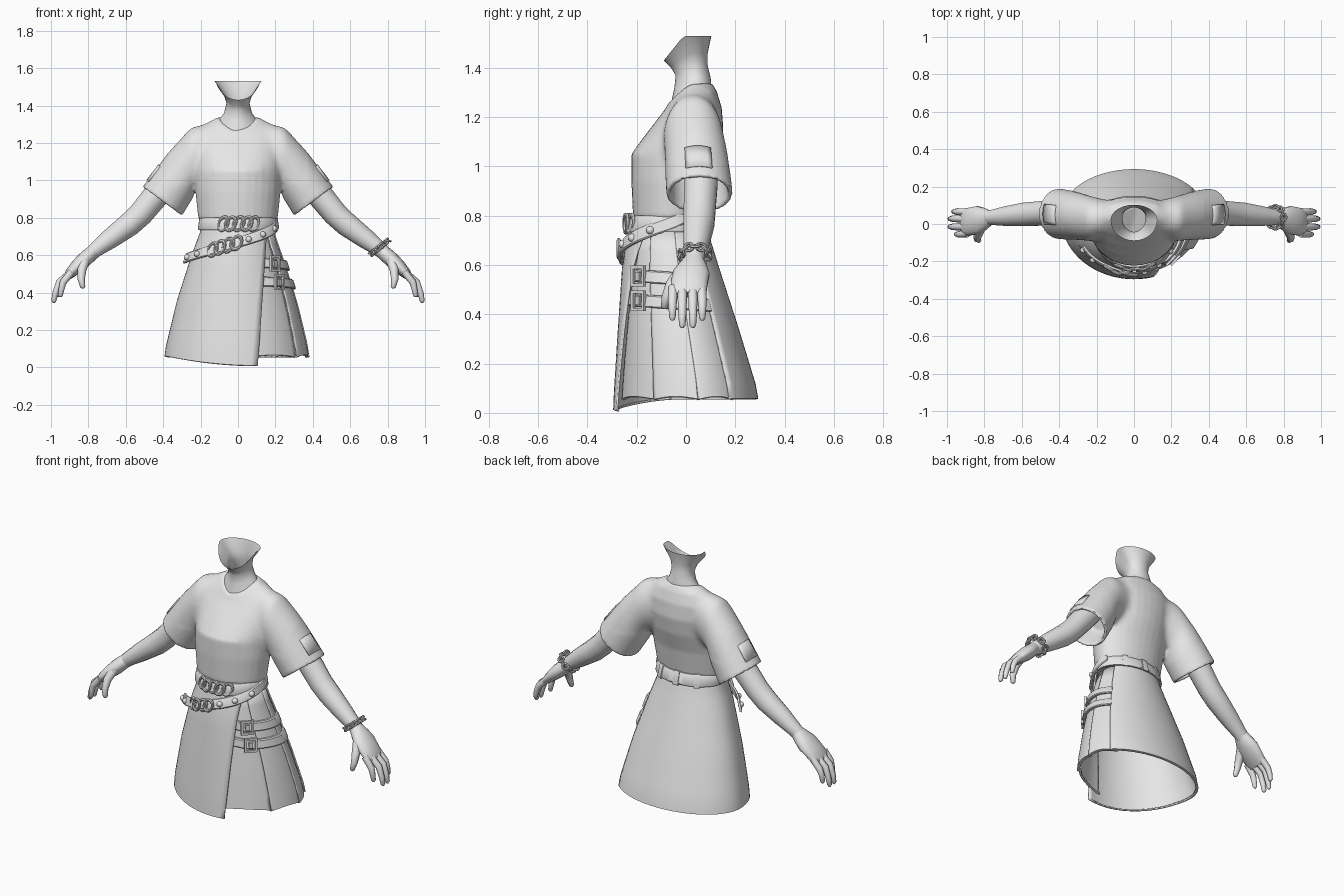
import bpy, bmesh, math
from mathutils import Vector as V, Matrix
from math import sin, cos, pi, radians as rad, asin

if "Cube" in bpy.data.objects:
    bpy.data.objects.remove(bpy.data.objects["Cube"])

grey = bpy.data.materials.new("plain_grey")
grey.diffuse_color = (0.8, 0.8, 0.8, 1)
grey.use_nodes = True
grey.node_tree.nodes["Principled BSDF"].inputs["Base Color"].default_value = grey.diffuse_color

def finish(ob, thick=0, angle=40):
    if not ob.data.materials:
        ob.data.materials.append(grey)
    bpy.ops.object.select_all(action='DESELECT')
    bpy.context.view_layer.objects.active = ob
    ob.select_set(True)
    bpy.ops.object.mode_set(mode='EDIT')
    bpy.ops.mesh.select_all(action='SELECT')
    bpy.ops.mesh.normals_make_consistent(inside=False)
    bpy.ops.object.mode_set(mode='OBJECT')
    bpy.ops.object.shade_smooth_by_angle(angle=rad(angle))
    if thick:
        m = ob.modifiers.new("thickness", 'SOLIDIFY')
        m.thickness, m.offset = thick, -1
    return ob

def loft(name, rows, closed=True, caps=False, thick=0, angle=40):
    """Skin a list of equally long point rows."""
    n, k = len(rows[0]), len(rows)
    faces = []
    for i in range(k - 1):
        for j in range(n if closed else n - 1):
            a, b, j2 = i * n, (i + 1) * n, (j + 1) % n
            faces.append((a + j, a + j2, b + j2, b + j))
    if caps:
        faces += [tuple(range(n)), tuple(range((k - 1) * n, k * n))]
    me = bpy.data.meshes.new(name)
    me.from_pydata([tuple(p) for r in rows for p in r], [], faces)
    ob = bpy.data.objects.new(name, me)
    bpy.context.collection.objects.link(ob)
    return finish(ob, thick, angle)

def ring(c, a, b, n=16, p0=0, p1=2 * pi, full=True):
    return [V(c) + V(a) * cos(t) + V(b) * sin(t)
            for t in (p0 + (p1 - p0) * i / (n if full else n - 1) for i in range(n))]

def oval(hw, yf, yb, zf, zs, n=32):
    """Body section: front half dips from zs to zf."""
    yc, out = yf + .57 * (yb - yf), []
    for i in range(n):
        t = 2 * pi * i / n
        c = cos(t)
        out.append(V((hw * sin(t), yc - c * ((yc - yf) if c > 0 else (yb - yc)),
                      zs + (zf - zs) * max(0, c) ** 1.4)))
    return out

# neck with an open, slanted upper rim
neck = [oval(*r) for r in ((.1, -.062, .103, 1.25, 1.325), (.075, -.047, .1, 1.32, 1.36),
                           (.062, -.042, .088, 1.37, 1.41), (.075, -.06, .088, 1.4, 1.46),
                           (.125, -.09, .103, 1.53, 1.53))]
for p in neck[-1]:
    p.z -= max(0, -.01 - p.y) * 1.25
loft("neck", neck)

def tube(name, pts, radii, n=10, flat=None):
    """Tapered tube; flat scales the y width of each ring."""
    rows = []
    for i, p in enumerate(pts):
        d = V(pts[min(i + 1, len(pts) - 1)]) - V(pts[max(i - 1, 0)])
        side = d.cross(V((0, 1, 0))).normalized()
        w = side.cross(d).normalized() * (flat[i] if flat else 1)
        rows.append(ring(p, side * radii[i], w * radii[i], n))
    return loft(name, rows, caps=True, angle=60)

SLEEVE = (((.1, 1.315), (.14, 1.02), -.06, .12), ((.25, 1.285), (.21, .98), -.092, .15),
          ((.36, 1.165), (.245, .9), -.087, .172), ((.51, .965), (.3, .81), -.08, .19))

def sleeve_frame(s, r, k=1):
    (tx, tz), (bx, bz), y0, y1 = r
    return (V((s * (tx + bx) / 2, (y0 + y1) / 2, (tz + bz) / 2)),
            V((s * (tx - bx) / 2, 0, (tz - bz) / 2)) * k, V((0, (y1 - y0) / 2, 0)) * k)

shirt_parts = []
for s, side in ((1, "left"), (-1, "right")):
    # sleeve with a hollow end
    rows = [ring(*sleeve_frame(s, r), 32) for r in SLEEVE]
    rows += [ring(*sleeve_frame(s, SLEEVE[3], .86), 32), ring(*sleeve_frame(s, SLEEVE[2], .8), 32)]
    shirt_parts.append(loft(side + "_sleeve", rows, caps=True))
    # patch following the sleeve surface
    c2, a2, b2 = sleeve_frame(s, SLEEVE[2], 1.04)
    c3, a3, b3 = sleeve_frame(s, SLEEVE[3], 1.04)
    loft(side + "_sleeve_patch", [ring(c2.lerp(c3, t), a2.lerp(a3, t), b2.lerp(b3, t), 7, -.4, .4, False)
                                  for t in (.42, .6, .83)], closed=False, thick=.009)
    # arm
    tube(side + "_arm", [(s * x, y, z) for x, y, z in (
        (.35, .06, 1.03), (.43, .06, .93), (.52, .055, .82), (.58, .052, .765), (.68, .042, .69),
        (.76, .035, .63), (.81, .03, .585))], (.073, .07, .066, .064, .054, .041, .036), 14)
    # hand
    tube(side + "_palm", [(s * x, y, z) for x, y, z in (
        (.77, .033, .622), (.8, .028, .595), (.83, .022, .567), (.865, .015, .535), (.9, .01, .5), (.915, .01, .48))],
        (.038, .04, .041, .036, .028, .018), 14, (1.05, 1.5, 1.85, 2.1, 2.7, 3.6))
    for y, tx, tz in ((-.055, .95, .375), (-.015, .985, .345), (.028, .985, .345), (.066, .965, .375)):
        tube(side + "_finger", [(s * .89, y * .95, .51), (s * (tx * .6 + .365), y, .455),
             (s * (tx - .008), y, tz + .05), (s * tx, y, tz + .01), (s * tx, y, tz)],
             (.02, .0185, .016, .013, .006), 8)
    tube(side + "_thumb", [(s * .82, -.02, .57), (s * .835, -.06, .52), (s * .838, -.08, .47),
                           (s * .83, -.088, .43), (s * .828, -.088, .422)], (.028, .024, .019, .014, .006), 8)

# shirt: body and sleeves fused, then softened at the shoulders
shirt = loft("shirt", [oval(*r) for r in (
    (.185, -.2, .065, .76, .76), (.213, -.215, .075, .8, .8), (.228, -.222, .1, .94, .94),
    (.235, -.222, .135, 1.05, 1.05), (.24, -.175, .152, 1.115, 1.15), (.235, -.125, .145, 1.18, 1.24),
    (.18, -.09, .125, 1.225, 1.305), (.106, -.07, .106, 1.258, 1.338))], caps=True)
for ob in shirt_parts:
    ob.select_set(True)
bpy.context.view_layer.objects.active = shirt
bpy.ops.object.join()
m = shirt.modifiers.new("fuse", 'REMESH')
m.mode, m.voxel_size = 'VOXEL', .009
bpy.ops.object.modifier_apply(modifier="fuse")
bm = bmesh.new()
bm.from_mesh(shirt.data)
soft = [v for v in bm.verts if .13 < abs(v.co.x) < .37 and v.co.z > .98]
for i in range(25):
    bmesh.ops.smooth_vert(bm, verts=soft, factor=.5, use_axis_x=True, use_axis_y=True, use_axis_z=True)
for i in range(2):
    bmesh.ops.smooth_vert(bm, verts=bm.verts, factor=.5, use_axis_x=True, use_axis_y=True, use_axis_z=True)
bm.to_mesh(shirt.data)
bm.free()
finish(shirt, angle=50)

# skirt surface: z, half width, front y, back y
PROFILE = ((.82, .185, -.212, .065), (.72, .2, -.235, .09), (.6, .245, -.255, .127), (.35, .325, -.272, .208),
           (.1, .385, -.288, .284), (0, .395, -.292, .297))

def section(z):
    for p, q in zip(PROFILE, PROFILE[1:]):
        if z >= q[0]:
            t = max(0, (p[0] - z) / (p[0] - q[0]))
            return [p[i] + (q[i] - p[i]) * t for i in (1, 2, 3)]
    return PROFILE[-1][1:]

def surf(deg, z, off=0):
    hw, yf, yb = section(z)
    yc, t = yf + .57 * (yb - yf), rad(deg)
    d = (yc - yf) if cos(t) > 0 else (yb - yc)
    return V(((hw + off) * sin(t), yc - (d + off) * cos(t), z))

def sheet(name, start, end, hem, off, cols=48, rows=12, top=.78):
    """Skirt panel between two edge angles that may change with height."""
    grid = []
    for i in range(rows + 1):
        zr = top + (.05 - top) * i / rows
        angles = [start(zr) + (end(zr) - start(zr)) * j / cols for j in range(cols + 1)]
        grid.append([surf(a, top + (hem(a) - top) * i / rows, off) for a in angles])
    # hem tucked under
    grid.append([V((p.x * .96, p.y * .96, p.z - .004)) for p in grid[-1]])
    return loft(name, grid, closed=False, thick=.008)

flap = lambda z: math.degrees(asin(min(.8, (.1 + .07 * z) / section(z)[0])))
sheet("wrap_skirt", flap, lambda z: -237,
      lambda a: .058 - .048 * max(0, cos(rad(a - 15))) ** 1.5, .004)
# inner panels
for k, (a, b) in enumerate(((8, 58), (57, 93), (92, 130))):
    sheet("inner_panel", lambda z: a if a > 10 else flap(z) - 8, lambda z: b,
          lambda t: .055 + .012 * sin((t - a) / (b - a) * pi), (-.026, -.013, -.007)[k], 14, 8, .74)

def band(name, a0, a1, zf, h, off, thick, n=40):
    """Strap of rectangular section lying on the skirt."""
    rows = []
    for i in range(n + 1):
        a = a0 + (a1 - a0) * i / n
        z, o = zf(a), off(a)
        rows.append([surf(a, z + u * h / 2, o + w) for u, w in
                     ((-1, 0), (1, 0), (1, thick * .7), (.8, thick), (-.8, thick), (-1, thick * .7))])
    return loft(name, rows, caps=True, angle=35)

# waist belt with loops
band("waist_belt", -180, 180, lambda a: .768, .066, lambda a: .004, .014, 72)
for a in (-145, 145, 180):
    band("belt_loop", a - 5, a + 5, lambda t: .768, .078, lambda t: .012, .011, 3)
# slanted belt with a loose tip
slant = lambda a: .668 + .00118 * a
tip = lambda a: .01 + .03 * max(0, (-a - 35) / 40)
band("slanted_belt", -72, 110, slant, .055, tip, .014)
# hip straps, tucked under the flap
for z in (.555, .455):
    band("hip_strap", 22, 124, lambda a: z + .012 - .00025 * a, .052,
         lambda a: -.028 + .018 * min(1, max(0, (a - 30) / 12)), .018)

def place(ob, name, p, deg, roll=0):
    """Face an object outward from the skirt at the given angle."""
    ob.name = name
    ob.matrix_world = (Matrix.Translation(p) @ Matrix.Rotation(rad(deg), 4, 'Z') @
                       Matrix.Rotation(pi / 2, 4, 'X') @ Matrix.Rotation(roll, 4, 'Z') @
                       Matrix.Diagonal((*ob.scale, 1)))
    return finish(ob)

# buckles: square frame plus prong plate
for z in (.555, .455):
    for w in ((-.03, 0, .013, .084), (.03, 0, .013, .084), (0, -.036, .072, .013), (0, .036, .072, .013),
              (0, 0, .022, .034)):
        bpy.ops.mesh.primitive_cube_add(size=1)
        ob = bpy.context.object
        ob.scale = (w[2], w[3], .014)
        place(ob, "buckle", surf(47, z, .012) + Matrix.Rotation(rad(47), 3, 'Z') @ V((w[0], 0, w[1])), 47)

# studs
for a in (-67, -52, 14, 36, 62):
    bpy.ops.mesh.primitive_uv_sphere_add(segments=12, ring_count=8, radius=.017)
    place(bpy.context.object, "stud", surf(a, slant(a), tip(a) + .012), a)

# belt chains
def chain(angles, zf, off):
    for i, a in enumerate(angles):
        bpy.ops.mesh.primitive_torus_add(major_radius=.031, minor_radius=.0085, major_segments=18, minor_segments=8)
        ob = bpy.context.object
        ob.scale = (.85, 1.2, 1)
        place(ob, "chain_link", surf(a, zf(a), off + .007 * (i % 2)), a, -.5)

chain([-22 + 11.5 * i for i in range(5)], lambda a: .768, .016)
chain([-32 + 10 * i for i in range(4)], slant, .022)

# wrist chain
axis = V((.62, 0, -.78))
u, w = V((.78, 0, .62)), V((0, 1, 0))
for i in range(14):
    t = 2 * pi * i / 14
    out = u * cos(t) + w * sin(t)
    tan = w * cos(t) - u * sin(t)
    bpy.ops.mesh.primitive_torus_add(major_radius=.0155, minor_radius=.006, major_segments=12, minor_segments=6)
    ob = bpy.context.object
    ob.name = "wrist_chain_link"
    nrm = (out + axis * (.9 if i % 2 else -.9)).normalized()
    ob.matrix_world = (Matrix.Translation(V((.757, .036, .642)) + out * .056) @
                       Matrix((tan, nrm.cross(tan), nrm)).transposed().to_4x4() @ Matrix.Diagonal((1.2, .95, 1, 1)))
    finish(ob)
